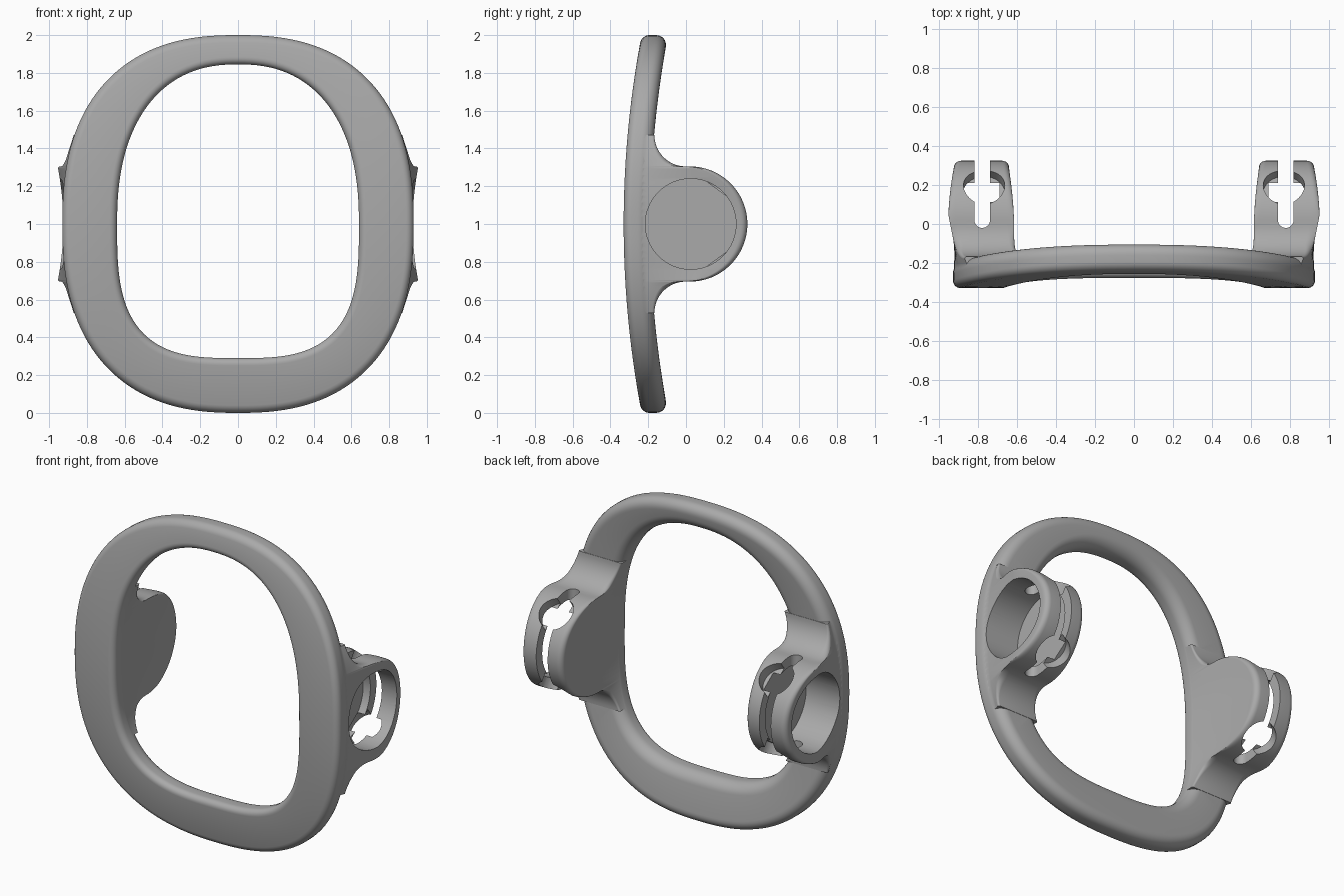
import bpy, bmesh, math
from mathutils import Matrix, Vector

if "Cube" in bpy.data.objects:
    bpy.data.objects.remove(bpy.data.objects["Cube"], do_unlink=True)

grey = bpy.data.materials.new("plain_grey")
grey.use_nodes = True
grey.diffuse_color = (0.4, 0.4, 0.4, 1)
grey.node_tree.nodes["Principled BSDF"].inputs["Base Color"].default_value = (0.4, 0.4, 0.4, 1)

MID = 1.0                       # height of the clamp axis
AXIS_Y, BARREL_R = 0.02, 0.305  # clamp barrel
FILLET_R, FILLET_Z = 0.165, 0.47


def make(name, bm):
    bmesh.ops.recalc_face_normals(bm, faces=bm.faces)
    mesh = bpy.data.meshes.new(name)
    bm.to_mesh(mesh)
    bm.free()
    mesh.materials.append(grey)
    ob = bpy.data.objects.new(name, mesh)
    bpy.context.collection.objects.link(ob)
    return ob


def loft(name, rows, closed):
    """Skin equal-length loops; cap the ends when the loft is open."""
    bm = bmesh.new()
    rings = [[bm.verts.new(p) for p in row] for row in rows]
    for a, b in zip(rings, rings[1:] + (rings[:1] if closed else [])):
        for i in range(len(a)):
            j = (i + 1) % len(a)
            bm.faces.new((a[i], a[j], b[j], b[i]))
    if not closed:
        bm.faces.new(rings[0])
        bm.faces.new(rings[-1])
    return make(name, bm)


def arc(cx, cy, r, start, end, n):
    steps = [math.radians(start + (end - start) * i / n) for i in range(n + 1)]
    return [(cx + r * math.cos(a), cy + r * math.sin(a)) for a in steps]


# Frame outlines: superellipses with half sizes and an exponent
def outline(inner, dz):
    if not inner:
        return 0.93, 1.0, 2.44
    return (0.64, 0.845, 2.35) if dz >= 0 else (0.64, 0.71, 3.1)


def half_width(inner, dz):
    a, b, n = outline(inner, dz)
    return a * (1 - abs(dz / b) ** n) ** (1 / n)


def radius_at(inner, ang):
    a, b, n = outline(inner, math.sin(ang))
    return (abs(math.cos(ang) / a) ** n + abs(math.sin(ang) / b) ** n) ** (-1 / n)


# Frame: rounded section swept round the outlines, bowed forward at mid height
def build_frame():
    rows, count, front, back, thick = [], 160, 0.04, 0.065, 0.14
    for k in range(count):
        ang = 2 * math.pi * k / count
        ri, ro = radius_at(True, ang), radius_at(False, ang)
        section = (arc(ri + front, front, front, 180, 270, 6)
                   + arc(ro - front, front, front, 270, 360, 6)
                   + arc(ro - back, thick - back, back, 0, 90, 8)
                   + arc(ri + back, thick - back, back, 90, 180, 8))
        row = []
        for r, d in section:
            dz = r * math.sin(ang)
            row.append((r * math.cos(ang), -0.33 + d + 0.095 * dz * dz, MID + dz))
        rows.append(row)
    return loft("ring_frame", rows, True)


# Clamp arm: horizontal slices whose depth follows a fillet, the barrel, a fillet
def build_arm(side):
    upper = arc(FILLET_R - 0.167, FILLET_Z, FILLET_R, 180, 270, 14)
    upper += arc(AXIS_Y, 0, BARREL_R, 90, 0, 28)
    depths = upper + [(y, -z) for y, z in reversed(upper[:-1])]
    rows = []
    for y, dz in depths:
        x_in = half_width(True, dz) + 0.002
        x_frame = half_width(False, dz) - 0.005
        saddle = 0.925 + 0.03 * min(1, abs(dz) / BARREL_R) ** 2
        r = min(0.035, (y + 0.2) / 3)
        swell = min(0.05, y - r)
        x_out = x_frame + (saddle - x_frame) * (swell + 0.2) / 0.25
        row = [(x_in, -0.25)] + arc(x_in + r, y - r, r, 180, 90, 6)
        row += arc(x_out - r, y - r, r, 90, 0, 6)
        row += [(x_out, swell - 0.001), (x_frame, -0.2), (x_frame, -0.25)]
        rows.append([(side * px, py, MID + dz) for px, py in row])
    return loft("clamp_arm", rows, False)


def prism(name, points, matrix, depth):
    rows = [[matrix @ Vector((u, v, w)) for u, v in points] for w in (0, depth)]
    return loft(name, rows, False)


def build_cutters(side):
    flip = Matrix.Diagonal((side, 1, 1, 1))
    # Bore open to the outside
    bore = Matrix.Translation((0.69, 0.025, MID)) @ Matrix.Rotation(math.pi / 2, 4, "Y")
    cuts = [prism("bore_cutter", arc(0, 0, 0.24, 0, 354.375, 63), flip @ bore, 0.5)]
    # Strap slot with a round end
    slot = arc(0.78, 0.02, 0.04, 180, 360, 16) + [(0.82, 0.5), (0.74, 0.5)]
    cuts.append(prism("slot_cutter", slot, flip @ Matrix.Translation((0, 0, 0.5)), 1))
    # Round pockets above and below
    for tilt in (-36, 180 + 36):
        turn = Matrix.Rotation(math.radians(tilt), 4, "X")
        place = Matrix.Translation((0.77, AXIS_Y, MID)) @ turn @ Matrix.Translation((0, 0, 0.235))
        cuts.append(prism("pocket_cutter", arc(0, 0, 0.106, 0, 352.5, 47), flip @ place, 0.3))
    return cuts


frame = build_frame()
tools = [(build_arm(s), "UNION") for s in (1, -1)]
tools += [(c, "DIFFERENCE") for s in (1, -1) for c in build_cutters(s)]
for tool, operation in tools:
    mod = frame.modifiers.new(tool.name, "BOOLEAN")
    mod.operation, mod.object, mod.solver = operation, tool, "EXACT"

# Bake the joins and drop the helpers
bpy.context.view_layer.update()
baked = bpy.data.meshes.new_from_object(frame.evaluated_get(bpy.context.evaluated_depsgraph_get()))
frame.modifiers.clear()
frame.data = baked
for tool, _ in tools:
    bpy.data.objects.remove(tool, do_unlink=True)

bpy.ops.object.select_all(action="DESELECT")
frame.select_set(True)
bpy.context.view_layer.objects.active = frame
bpy.ops.object.shade_smooth_by_angle(angle=math.radians(35))
